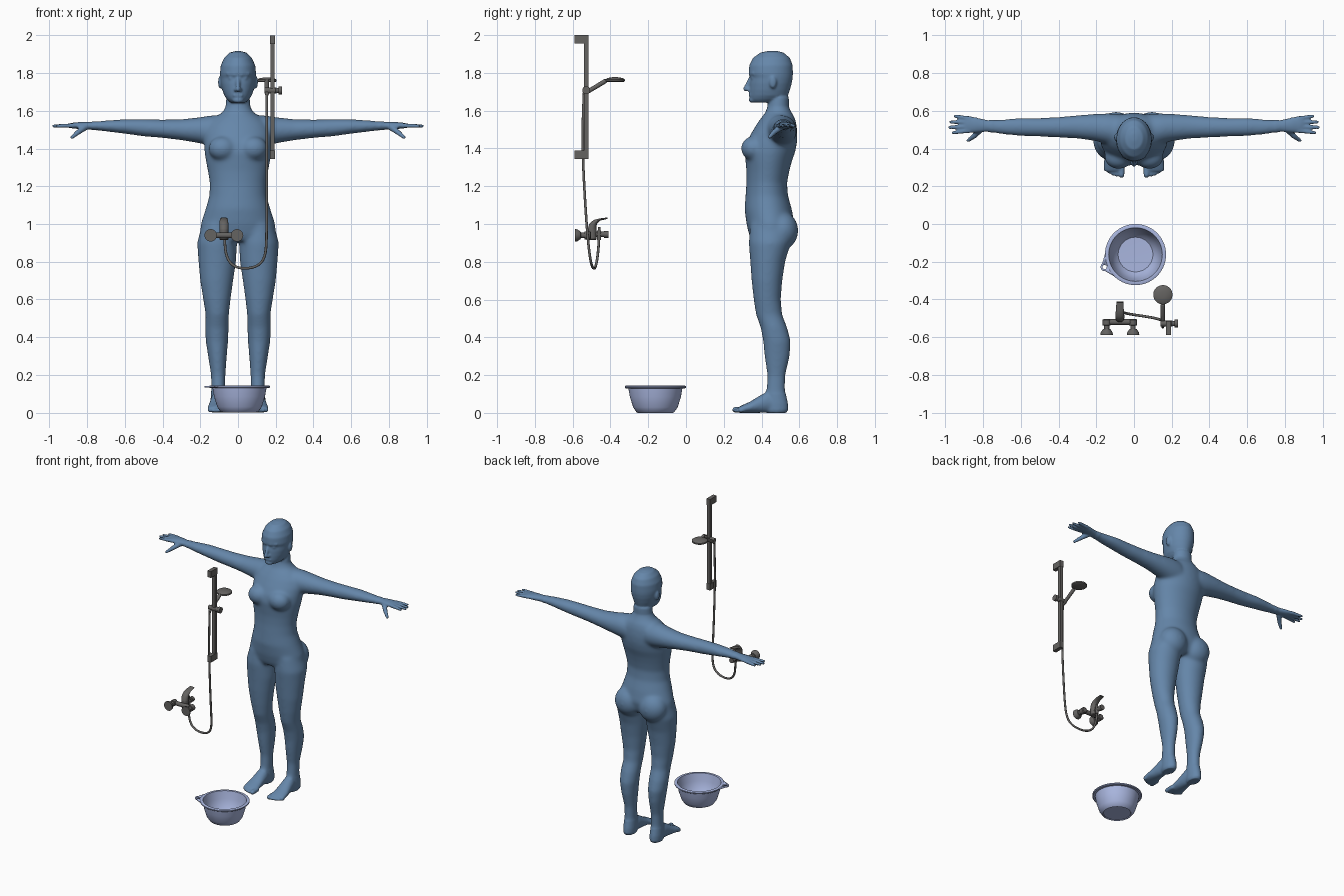
import bpy, bmesh
from math import sin, cos, pi, radians
from mathutils import Vector, Matrix

cube = bpy.data.objects.get("Cube")
if cube:
    bpy.data.objects.remove(cube, do_unlink=True)


def material(name, rgb):
    m = bpy.data.materials.new(name)
    m.use_nodes = True
    m.diffuse_color = (*rgb, 1)
    m.node_tree.nodes["Principled BSDF"].inputs["Base Color"].default_value = (*rgb, 1)
    return m


SKIN = material("slate blue", (0.13, 0.24, 0.40))
METAL = material("dark grey metal", (0.13, 0.125, 0.12))
PLASTIC = material("pale lavender", (0.40, 0.47, 0.74))


def loft(bm, rings, n=24):
    """Skin a closed tube over (centre, u, v) ellipses."""
    loops = []
    for c, u, v in rings:
        c, u, v = Vector(c), Vector(u), Vector(v)
        loops.append([bm.verts.new(c + u * cos(2 * pi * i / n) + v * sin(2 * pi * i / n)) for i in range(n)])
    for a, b in zip(loops, loops[1:]):
        for i in range(n):
            j = (i + 1) % n
            bm.faces.new((a[i], a[j], b[j], b[i]))
    bm.faces.new(loops[0][::-1])
    bm.faces.new(loops[-1])


def turned(bm, p, q, profile, n=24):
    """Round part along p to q from (distance, radius) pairs."""
    p, q = Vector(p), Vector(q)
    d = (q - p).normalized()
    u = d.orthogonal().normalized()
    v = d.cross(u)
    loft(bm, [(p + d * t, u * r, v * r) for t, r in profile], n)


def capsule(bm, p, q, r1, r2, n=16):
    length = (Vector(q) - Vector(p)).length
    angles = [radians(a) for a in (80, 50, 25, 0)]
    start = [(-r1 * sin(a), r1 * cos(a)) for a in angles]
    end = [(length + r2 * sin(a), r2 * cos(a)) for a in angles[::-1]]
    turned(bm, p, q, start + end, n)


def ball(bm, c, r):
    bmesh.ops.create_uvsphere(bm, u_segments=24, v_segments=16, radius=1,
                              matrix=Matrix.Translation(c) @ Matrix.Diagonal((*r, 1)))


def box(bm, lo, hi):
    lo, hi = Vector(lo), Vector(hi)
    bmesh.ops.create_cube(bm, size=1, matrix=Matrix.Translation((lo + hi) / 2) @ Matrix.Diagonal((*(hi - lo), 1)))


def upright(bm, sections, cx=0):
    """Stack of (z, front y, back y, half width, x offset) sections."""
    loft(bm, [((cx + (s[4] if len(s) > 4 else 0), (s[1] + s[2]) / 2, s[0]), (s[3], 0, 0),
               (0, (s[2] - s[1]) / 2, 0)) for s in sections], 40)


def finish(bm, name, mat, angle=35):
    bmesh.ops.recalc_face_normals(bm, faces=bm.faces)
    me = bpy.data.meshes.new(name)
    bm.to_mesh(me)
    bm.free()
    ob = bpy.data.objects.new(name, me)
    bpy.context.collection.objects.link(ob)
    me.materials.append(mat)
    bpy.ops.object.select_all(action='DESELECT')
    ob.select_set(True)
    bpy.context.view_layer.objects.active = ob
    bpy.ops.object.shade_smooth_by_angle(angle=radians(angle))
    return ob


def baked(ob):
    return bpy.data.meshes.new_from_object(ob.evaluated_get(bpy.context.evaluated_depsgraph_get()))


# --- Figure: torso, neck and head ---
bm = bmesh.new()
upright(bm, [(1.67, .44, .545, .062), (1.62, .43, .545, .066), (1.59, .42, .56, .085), (1.565, .40, .575, .125),
             (1.53, .375, .585, .16), (1.48, .345, .59, .178), (1.43, .32, .588, .18), (1.38, .31, .578, .178),
             (1.33, .315, .56, .17), (1.28, .32, .547, .16), (1.22, .32, .535, .15), (1.15, .315, .54, .152),
             (1.08, .31, .56, .172), (1.0, .32, .575, .198), (.94, .335, .56, .2), (.91, .35, .54, .17)])
upright(bm, [(1.917, .44, .48, .015), (1.908, .395, .515, .047), (1.88, .355, .55, .074), (1.84, .335, .565, .092),
             (1.795, .331, .566, .096), (1.775, .34, .565, .094), (1.745, .336, .56, .091), (1.71, .335, .55, .083),
             (1.68, .335, .54, .072), (1.66, .337, .52, .058), (1.644, .35, .48, .04)])
capsule(bm, (0, .345, 1.78), (0, .315, 1.715), .009, .013)
capsule(bm, (-.017, .342, 1.683), (.017, .342, 1.683), .01, .01)
ball(bm, (0, .352, 1.657), (.03, .02, .016))

for s in (-1, 1):
    # face and chest details
    ball(bm, (s * .034, .357, 1.773), (.017, .013, .011))
    capsule(bm, (s * .016, .34, 1.792), (s * .055, .357, 1.796), .009, .008)
    ball(bm, (s * .012, .33, 1.711), (.011, .014, .009))
    ball(bm, (s * .093, .46, 1.752), (.013, .02, .035))
    ball(bm, (s * .082, .355, 1.40), (.075, .064, .065))
    ball(bm, (s * .095, .51, .965), (.1, .085, .1))
    # arm
    arm = [(.08, .5, .085, 1.49, .085), (.14, .505, .082, 1.495, .082), (.2, .512, .073, 1.497, .07),
           (.3, .515, .062, 1.5, .056), (.4, .513, .055, 1.505, .049), (.5, .513, .05, 1.51, .046),
           (.6, .515, .049, 1.517, .039), (.7, .515, .04, 1.52, .03), (.78, .52, .031, 1.521, .021),
           (.84, .525, .041, 1.522, .019), (.885, .528, .045, 1.522, .014), (.9, .528, .038, 1.522, .01)]
    loft(bm, [((s * x, y, z), (0, ry, 0), (0, 0, rz)) for x, y, ry, z, rz in arm], 32)
    # fingers and thumb
    for y0, y1, tip in ((.495, .484, .96), (.517, .512, .978), (.539, .541, .972), (.56, .572, .95)):
        capsule(bm, (s * .87, y0, 1.522), (s * tip, y1, 1.52), .0125, .009)
    capsule(bm, (s * .81, .505, 1.515), (s * .85, .465, 1.485), .018, .014)
    capsule(bm, (s * .85, .465, 1.485), (s * .88, .443, 1.46), .014, .01)
    # leg
    upright(bm, [(1.0, .34, .57, .085, s * .105), (.9, .332, .555, .106, s * .111), (.8, .34, .525, .1, s * .11),
                 (.7, .347, .51, .088, s * .113), (.6, .358, .502, .073, s * .112), (.52, .37, .51, .062, s * .11),
                 (.45, .395, .537, .063, s * .112), (.38, .408, .555, .06, s * .112), (.3, .415, .55, .05, s * .109),
                 (.2, .43, .527, .039, s * .105), (.12, .425, .525, .038, s * .105), (.05, .42, .54, .041, s * .105),
                 (.015, .42, .542, .04, s * .105), (0, .43, .53, .034, s * .105)])
    # foot and toes
    foot = [(.5, .105, .034, .09), (.43, .105, .04, .115), (.38, .107, .045, .085), (.34, .109, .05, .06),
            (.3, .109, .053, .042), (.28, .109, .05, .032)]
    loft(bm, [((s * x, y, h / 2), (w, 0, 0), (0, 0, h / 2)) for y, x, w, h in foot])
    for x, y, r in ((.066, .26, .016), (.092, .262, .012), (.113, .268, .0115), (.132, .278, .011), (.15, .29, .01)):
        capsule(bm, (s * x, .31, .018), (s * x, y, r), r, r)

# blend the figure into one skin, softening the large forms most
figure = finish(bm, "figure", SKIN)
mod = figure.modifiers.new("blend", 'REMESH')
mod.mode, mod.voxel_size = 'VOXEL', .006
skin = baked(figure)
bpy.data.objects.remove(figure, do_unlink=True)
bm = bmesh.new()
bm.from_mesh(skin)
broad = [v for v in bm.verts if abs(v.co.x) < .75 and .1 < v.co.z < 1.62]
for verts, times in ((bm.verts[:], 3), (broad, 24)):
    for _ in range(times):
        bmesh.ops.smooth_vert(bm, verts=verts, factor=.5, use_axis_x=True, use_axis_y=True, use_axis_z=True)
finish(bm, "figure", SKIN, 80)

# --- Basin: turned bowl with a rolled rim ---
CX, CY = .008, -.162
bm = bmesh.new()
bowl = [(0, .005), (.088, .005), (.092, 0), (.1, .004), (.118, .03), (.135, .085), (.143, .13), (.157, .13),
        (.162, .134), (.162, .141), (.157, .144), (.142, .143), (.131, .09), (.113, .035), (.092, .013), (0, .011)]
pts = [bm.verts.new((CX + r, CY, z)) for r, z in bowl]
edges = [bm.edges.new(e) for e in zip(pts, pts[1:])]
bmesh.ops.spin(bm, geom=pts + edges, cent=(CX, CY, 0), axis=(0, 0, 1), angle=2 * pi, steps=56, use_duplicate=False)
bmesh.ops.remove_doubles(bm, verts=bm.verts, dist=.0004)
finish(bm, "basin", PLASTIC)

# hanging tab with a hole
bm = bmesh.new()
out = radians(202)


def polar(r, a):
    return Vector((CX + r * cos(out + a), CY + r * sin(out + a), .142))


hub = polar(.176, 0)
outline = [hub + Vector((cos(out + a), sin(out + a), 0)) * .022 for a in [radians(8 * k) for k in range(-9, 10)]]
outline += [polar(.159, radians(a)) for a in (28, 14, 0, -14, -28)]
outer = [bm.verts.new(p) for p in outline]
inner = [bm.verts.new(hub + (p - hub).normalized() * .012) for p in outline]
for i in range(len(outer)):
    j = (i + 1) % len(outer)
    bm.faces.new((outer[i], outer[j], inner[j], inner[i]))
tab = finish(bm, "basin_tab", PLASTIC)
tab.modifiers.new("thickness", 'SOLIDIFY').thickness = .009

# --- Shower rail, wall brackets and slider ---
bm = bmesh.new()
box(bm, (.172, -.54, 1.345), (.194, -.517, 2.0))
for z in (1.345, 1.955):
    box(bm, (.169, -.59, z), (.197, -.515, z + .045))
finish(bm, "shower_rail", METAL)

bm = bmesh.new()
turned(bm, (.14, -.528, 1.708), (1, -.528, 1.708), [(0, .015), (.06, .017), (.066, .013), (.075, .013),
                                                    (.076, .021), (.094, .021)])
finish(bm, "slider_clamp", METAL)

# --- Hand shower ---
bm = bmesh.new()
capsule(bm, (.153, -.538, 1.69), (.153, -.43, 1.755), .011, .012)
turned(bm, (.153, -.375, 1.752), (.153, -.375, 2), [(0, .044), (.004, .051), (.014, .051), (.021, .04), (.025, .015)], 36)
finish(bm, "hand_shower", METAL)

# --- Hose ---
curve = bpy.data.curves.new("hose_path", 'CURVE')
curve.dimensions, curve.bevel_depth, curve.bevel_resolution = '3D', .007, 3
spline = curve.splines.new('NURBS')
path = [(.153, -.54, 1.69), (.153, -.55, 1.5), (.153, -.545, 1.3), (.152, -.53, 1.05), (.152, -.52, .92),
        (.145, -.505, .79), (.05, -.488, .757), (-.05, -.475, .775), (-.072, -.463, .86), (-.07, -.46, .94)]
spline.points.add(len(path) - 1)
for pt, co in zip(spline.points, path):
    pt.co = (*co, 1)
spline.use_endpoint_u, spline.order_u, spline.resolution_u = True, 4, 8
temp = bpy.data.objects.new("hose_path", curve)
bpy.context.collection.objects.link(temp)
bm = bmesh.new()
bm.from_mesh(baked(temp))
bpy.data.objects.remove(temp, do_unlink=True)
finish(bm, "shower_hose", METAL, 60)

# --- Mixer tap ---
bm = bmesh.new()
for x in (-.145, -.005):
    turned(bm, (x, -.588, .94), (x, 0, .94), [(0, .033), (.012, .032), (.03, .02), (.032, .014), (.05, .014),
                                             (.051, .021), (.08, .021), (.084, .016)])
turned(bm, (-.145, -.52, .94), (1, -.52, .94), [(0, .015), (.14, .015)])
turned(bm, (-.075, -.497, .915), (-.075, -.497, 2), [(0, .02), (.005, .024), (.055, .024), (.06, .02)])
turned(bm, (-.075, -.5, .945), (-.075, 0, .945), [(0, .014), (.066, .014), (.067, .018), (.09, .018)])
turned(bm, (-.07, -.46, .915), (-.07, -.46, 2), [(0, .011), (.05, .011), (.051, .007), (.07, .007)])
finish(bm, "mixer_body", METAL)

bm = bmesh.new()
lever = [(-.497, .97, .024, .024), (-.493, .995, .024, .021), (-.48, 1.012, .023, .013),
         (-.455, 1.024, .021, .006), (-.415, 1.031, .018, .004)]
along = [(0, 1), (.3, .9), (.7, .7), (.9, .4), (1, .1)]
loft(bm, [((-.075, y, z), (w, 0, 0), (0, t * dz, -t * dy)) for (y, z, w, t), (dy, dz) in zip(lever, along)])
finish(bm, "mixer_lever", METAL)
